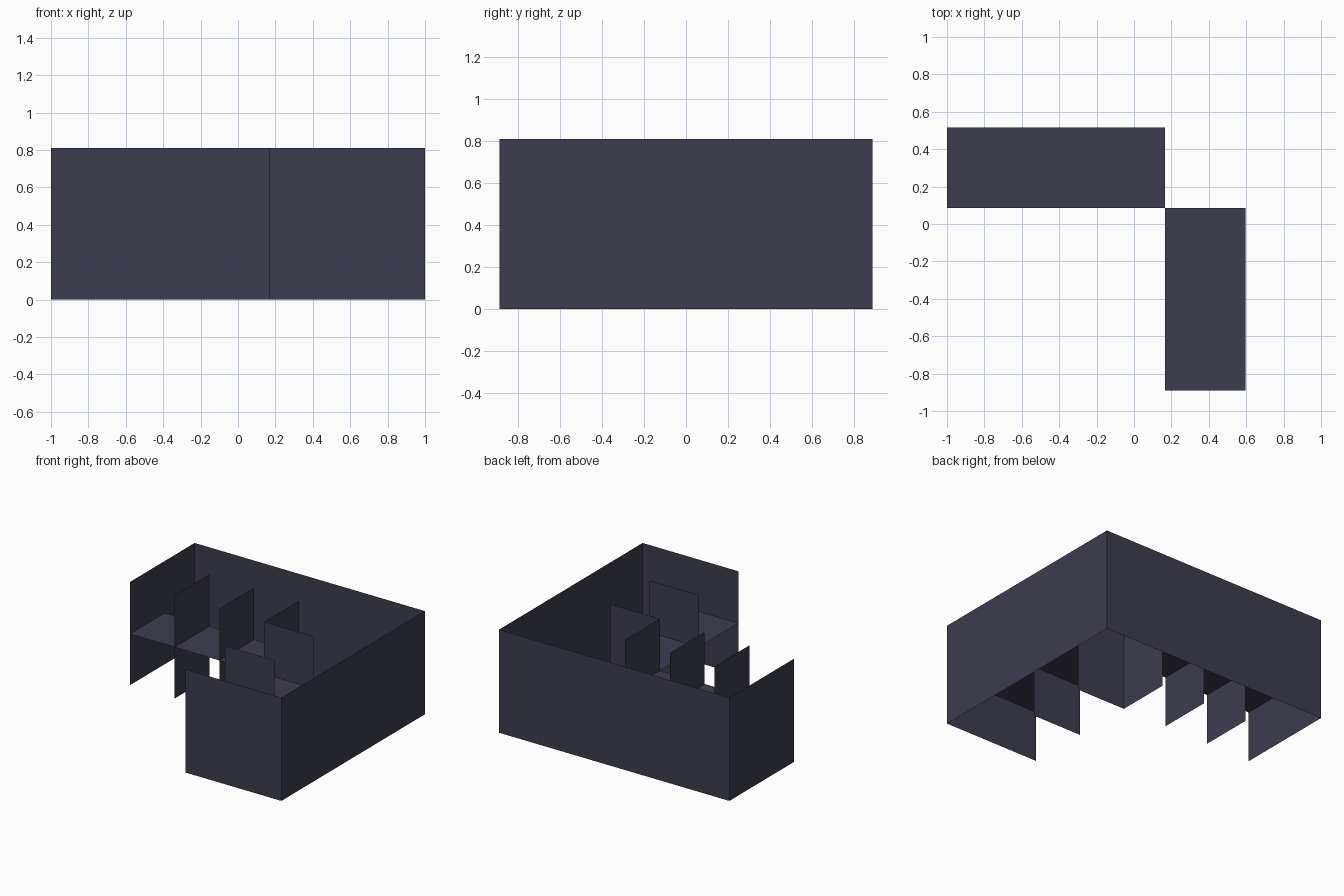
import bpy

if "Cube" in bpy.data.objects:
    bpy.data.objects.remove(bpy.data.objects["Cube"])

slate = bpy.data.materials.new("dark slate")
slate.diffuse_color = (0.047, 0.045, 0.082, 1)
slate.use_nodes = True
slate.node_tree.nodes["Principled BSDF"].inputs["Base Color"].default_value = slate.diffuse_color

X, Y, H = 1.0, 0.89, 0.81        # half extents and panel height
DESK_Z, DEPTH = 0.403, 0.43      # desk level and desk depth
CX, CY = 0.167, 0.086            # inner corner where both wings meet


def sheet(name, corners):
    """One flat, paper-thin sheet."""
    mesh = bpy.data.meshes.new(name)
    mesh.from_pydata(corners, [], [tuple(range(len(corners)))])
    mesh.materials.append(slate)
    obj = bpy.data.objects.new(name, mesh)
    bpy.context.collection.objects.link(obj)


def panel(name, x0, y0, x1, y1):
    """Upright full-height sheet between two floor points."""
    sheet(name, [(x0, y0, 0), (x1, y1, 0), (x1, y1, H), (x0, y0, H)])


def desk(name, x0, y0, x1, y1):
    sheet(name, [(x0, y0, DESK_Z), (x1, y0, DESK_Z), (x1, y1, DESK_Z), (x0, y1, DESK_Z)])


# Outer walls
panel("back_wall", X, Y, -X, Y)
panel("right_wall", X, -Y, X, Y)
panel("left_end_wall", -X, Y, -X, CY)
panel("front_end_wall", CX, -Y, X, -Y)

# Desktops and dividers of the left wing (three bays)
bay = (CX + X) / 3
for i in range(3):
    x = -X + i * bay
    desk(f"left_wing_desk_{i + 1}", x, CY, x + bay, CY + DEPTH)
    panel(f"left_wing_divider_{i + 1}", x + bay, CY + DEPTH, x + bay, CY)

# Desktops and dividers of the front wing (two bays)
bay = (CY + Y) / 2
for i in range(2):
    y = -Y + i * bay
    desk(f"front_wing_desk_{i + 1}", CX, y, CX + DEPTH, y + bay)
    panel(f"front_wing_divider_{i + 1}", CX, y + bay, CX + DEPTH, y + bay)
